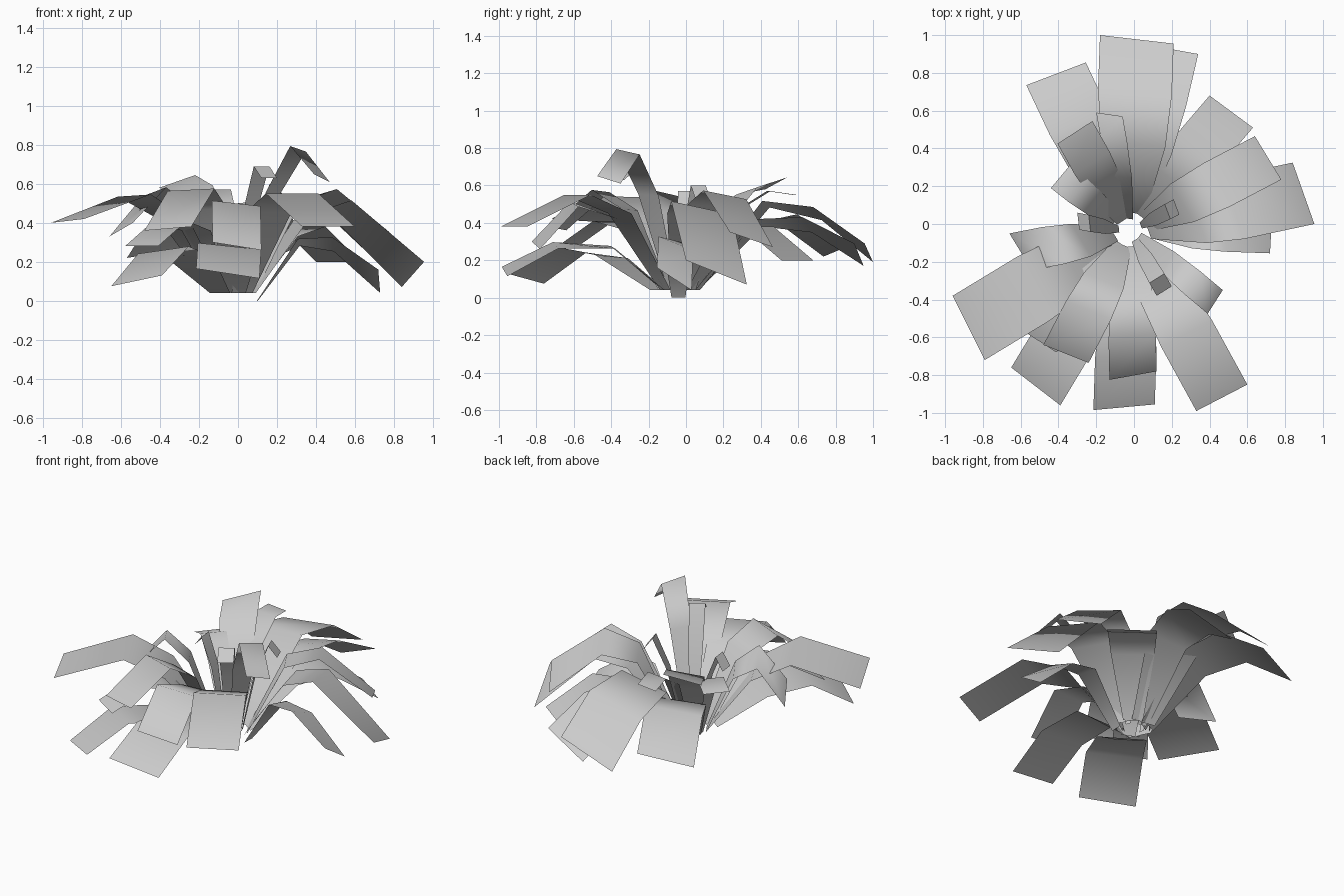
import bpy
from math import radians
from mathutils import Vector

cube = bpy.data.objects.get("Cube")
if cube:
    bpy.data.objects.remove(cube, do_unlink=True)

GREY = (0.6, 0.6, 0.6, 1.0)
CROWN = Vector((-0.02, -0.03, 0))
leaf_grey = bpy.data.materials.new("leaf_grey")
leaf_grey.use_nodes = True
leaf_grey.diffuse_color = GREY
leaf_grey.node_tree.nodes["Principled BSDF"].inputs["Base Color"].default_value = GREY


def leaf(name, left, right, shoulder, peak, base_z=0.04, root=0.09):
    """Arching strip from the crown to two tip corners; shoulder and peak are (fraction, height)."""
    left, right = Vector(left), Vector(right)
    tip = (left + right) / 2
    side = (right - left) / 2
    outward = Vector((tip.x, tip.y, 0)).normalized()
    base = CROWN + outward * root

    # Rows of the strip: fraction of reach, height, relative width
    rows = [(0.0, base_z, 0.4), (*shoulder, 0.88), (*peak, 1.0), (1.0, tip.z, 1.0)]
    verts = []
    for reach, height, width in rows:
        centre = base.lerp(tip, reach)
        centre.z = height
        half = side * width
        half.z *= reach
        verts += [centre - half, centre + half]

    # Upper side faces the sky
    faces = [(i, i + 1, i + 3, i + 2) for i in range(0, len(verts) - 2, 2)]
    if side.cross(outward).z < 0:
        faces = [f[::-1] for f in faces]

    mesh = bpy.data.meshes.new(name)
    mesh.from_pydata(verts, [], faces)
    mesh.materials.append(leaf_grey)
    obj = bpy.data.objects.new(name, mesh)
    bpy.context.collection.objects.link(obj)
    bpy.ops.object.select_all(action="DESELECT")
    obj.select_set(True)
    bpy.context.view_layer.objects.active = obj
    bpy.ops.object.shade_smooth_by_angle(angle=radians(100))


# Back leaves
leaf("back_broad_leaf", left=(-0.18, 1.0, 0.19), right=(0.21, 0.955, 0.29),
     shoulder=(0.4, 0.5), peak=(0.7, 0.45))
leaf("back_under_leaf", left=(0.06, 0.95, 0.17), right=(0.34, 0.9, 0.29),
     shoulder=(0.38, 0.4), peak=(0.68, 0.39))
leaf("back_left_leaf", left=(0.4, 0.68, 0.2), right=(0.63, 0.51, 0.2),
     shoulder=(0.35, 0.33), peak=(0.62, 0.38))
leaf("back_right_leaf", left=(-0.57, 0.735, 0.22), right=(-0.255, 0.855, 0.27),
     shoulder=(0.35, 0.38), peak=(0.65, 0.43))

# Leaves on the left side
leaf("left_upper_leaf", left=(0.64, 0.465, 0.27), right=(0.78, 0.235, 0.35),
     shoulder=(0.3, 0.49), peak=(0.58, 0.55))
leaf("left_broad_leaf", left=(0.84, 0.325, 0.07), right=(0.955, 0.0, 0.2),
     shoulder=(0.32, 0.43), peak=(0.55, 0.48))
leaf("left_low_leaf", left=(0.73, 0.03, 0.04), right=(0.72, -0.155, 0.16),
     shoulder=(0.34, 0.3), peak=(0.62, 0.29), base_z=0.0, root=0.12)

# Front leaves
leaf("front_left_leaf", left=(0.6, -0.85, 0.38), right=(0.33, -0.99, 0.38),
     shoulder=(0.3, 0.45), peak=(0.58, 0.55))
leaf("front_low_leaf", left=(0.11, -0.955, 0.115), right=(-0.215, -0.985, 0.165),
     shoulder=(0.32, 0.27), peak=(0.68, 0.28))
leaf("front_middle_leaf", left=(0.12, -0.78, 0.26), right=(-0.13, -0.825, 0.3),
     shoulder=(0.35, 0.42), peak=(0.7, 0.5))
leaf("front_right_low_leaf", left=(-0.39, -0.96, 0.13), right=(-0.65, -0.76, 0.075),
     shoulder=(0.35, 0.22), peak=(0.68, 0.26), root=0.14)
leaf("front_right_upper_leaf", left=(-0.24, -0.735, 0.38), right=(-0.48, -0.64, 0.36),
     shoulder=(0.33, 0.47), peak=(0.6, 0.57))
leaf("front_right_under_leaf", left=(-0.41, -0.68, 0.28), right=(-0.58, -0.57, 0.28),
     shoulder=(0.33, 0.36), peak=(0.65, 0.41))

# Leaves on the right side
leaf("right_broad_leaf", left=(-0.79, -0.72, 0.42), right=(-0.96, -0.38, 0.4),
     shoulder=(0.3, 0.42), peak=(0.56, 0.54))
leaf("right_middle_leaf", left=(-0.54, -0.245, 0.4), right=(-0.66, -0.05, 0.33),
     shoulder=(0.35, 0.45), peak=(0.65, 0.56))
leaf("right_small_leaf", left=(-0.44, 0.19, 0.46), right=(-0.34, 0.31, 0.46),
     shoulder=(0.35, 0.38), peak=(0.68, 0.5))

# Upright inner leaves
leaf("inner_tall_leaf", left=(0.47, -0.35, 0.61), right=(0.39, -0.475, 0.65),
     shoulder=(0.38, 0.55), peak=(0.7, 0.78), root=0.06)
leaf("inner_front_leaf", left=(0.2, -0.33, 0.63), right=(0.12, -0.38, 0.63),
     shoulder=(0.35, 0.45), peak=(0.75, 0.69), root=0.06)
leaf("inner_left_leaf", left=(0.21, 0.13, 0.53), right=(0.24, 0.05, 0.53),
     shoulder=(0.35, 0.4), peak=(0.75, 0.6), root=0.06)
leaf("inner_right_leaf", left=(-0.29, -0.03, 0.5), right=(-0.3, 0.06, 0.5),
     shoulder=(0.35, 0.4), peak=(0.72, 0.57), root=0.06)
leaf("inner_back_leaf", left=(-0.2, 0.59, 0.55), right=(-0.06, 0.57, 0.55),
     shoulder=(0.4, 0.45), peak=(0.75, 0.57), root=0.06)
leaf("inner_back_right_leaf", left=(-0.405, 0.425, 0.58), right=(-0.22, 0.545, 0.645),
     shoulder=(0.35, 0.4), peak=(0.65, 0.57), root=0.06)
